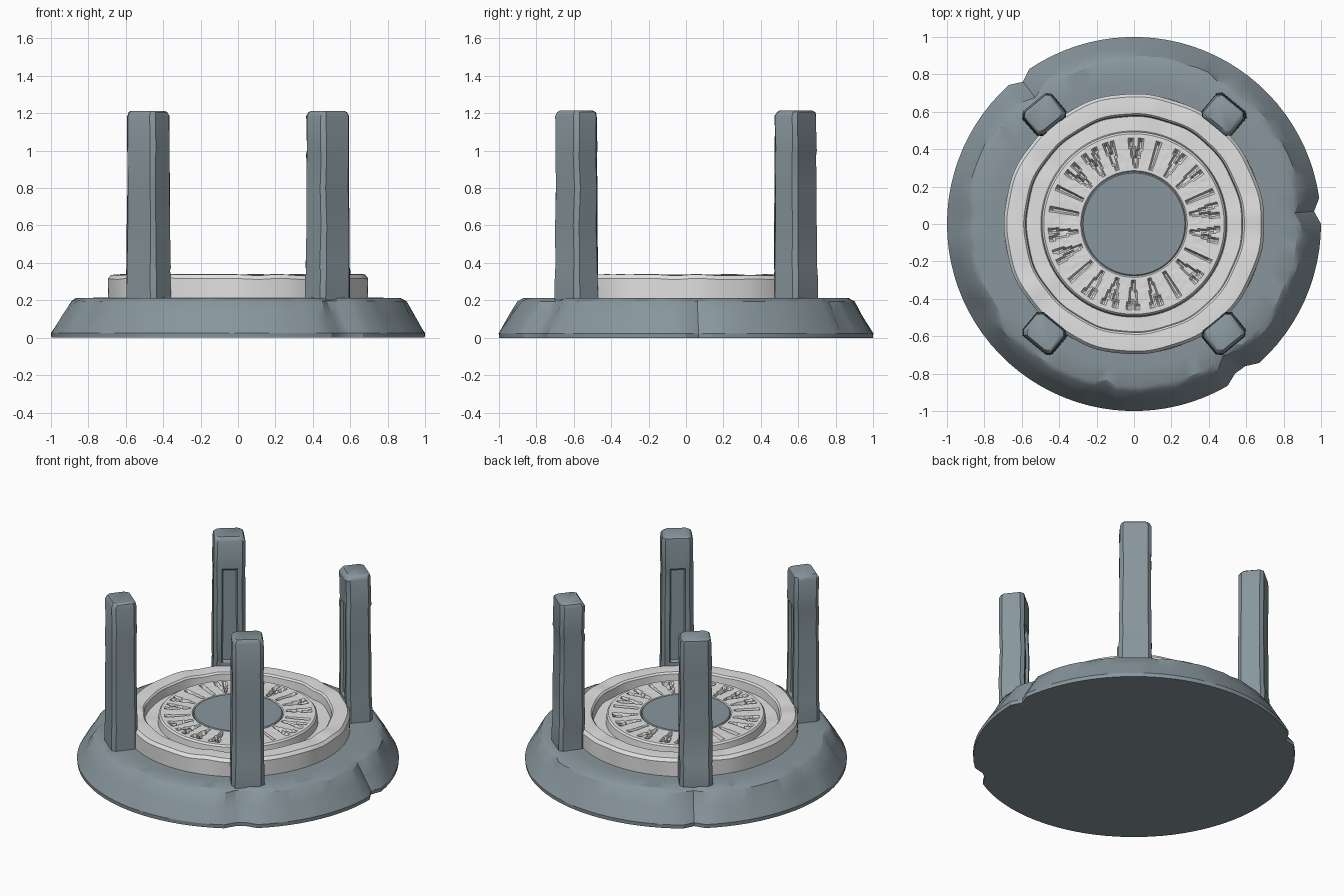
import bpy, bmesh, math, random
from mathutils import Vector

if "Cube" in bpy.data.objects:
    bpy.data.objects.remove(bpy.data.objects["Cube"])

random.seed(4)
TAU = 2 * math.pi


def material(name, rgb):
    m = bpy.data.materials.new(name)
    m.diffuse_color = (*rgb, 1)
    m.use_nodes = True
    m.node_tree.nodes["Principled BSDF"].inputs["Base Color"].default_value = m.diffuse_color
    return m


SLATE = material("slate grey stone", (0.245, 0.305, 0.335))
PALE = material("pale stone", (0.77, 0.76, 0.76))


def finish(name, bm, mat, angle=30):
    bmesh.ops.recalc_face_normals(bm, faces=bm.faces)
    me = bpy.data.meshes.new(name)
    bm.to_mesh(me)
    bm.free()
    me.materials.append(mat)
    ob = bpy.data.objects.new(name, me)
    bpy.context.collection.objects.link(ob)
    bpy.ops.object.select_all(action='DESELECT')
    ob.select_set(True)
    bpy.context.view_layer.objects.active = ob
    bpy.ops.object.shade_smooth_by_angle(angle=math.radians(angle))
    return ob


def lathe(name, profile, segs, mat, warp=lambda r, z, a: (r, z)):
    """Revolve (radius, z) points; caps close to the axis at both ends."""
    bm = bmesh.new()
    rings = []
    for r, z in profile:
        ring = []
        for j in range(segs):
            a = TAU * j / segs
            r2, z2 = warp(r, z, a)
            ring.append(bm.verts.new((r2 * math.cos(a), r2 * math.sin(a), z2)))
        rings.append(ring)
    for lo, hi in zip(rings, rings[1:]):
        for j in range(segs):
            k = (j + 1) % segs
            bm.faces.new((lo[j], lo[k], hi[k], hi[j]))
    bm.faces.new(rings[0])
    bm.faces.new(rings[-1])
    return finish(name, bm, mat)


# Base: worn sloped disc with chips (angle in degrees, half width, depth)
CHIPS = [(128, 5, 0.035), (-54, 5, 0.045), (4, 4, 0.03), (178, 4, 0.025),
         (-100, 3, 0.02), (60, 3, 0.015), (-150, 4, 0.02)]


def wear_base(r, z, a):
    if r < 0.8:
        return r, z
    deg = math.degrees(a)
    cut = 0
    for c, w, d in CHIPS:
        off = abs((deg - c + 180) % 360 - 180)
        cut = max(cut, d * max(0, 1.3 - off / w))
    if z < 0.05:
        cut = min(cut, 0.035) if cut > 0.03 else 0
    else:
        cut += random.uniform(-0.004, 0.008)
    return r - cut, z


lathe("base", [(0.9, 0), (0.998, 0), (1.0, 0.025), (0.945, 0.12), (0.9, 0.195),
               (0.87, 0.212), (0.76, 0.214), (0.6, 0.214)], 90, SLATE, wear_base)

# Pale ring: raised rim, groove, and inner band with chiselled marks
MARKS = 22
SPREAD = [random.choice((0, 1.2, 1.9)) for _ in range(MARKS)]
SHIFT = [random.uniform(-0.1, 0.1) for _ in range(MARKS)]


def carve(r, z, a):
    if 0.31 < r < 0.45 and z > 0.3:
        t = a / TAU * MARKS
        i = int(t) % MARKS
        t = t - int(t) - 0.5 + SHIFT[i]
        if abs(abs(t) - SPREAD[i] * (r - 0.315)) < 0.08:
            z -= 0.025
        z += random.uniform(-0.002, 0.002)
    elif r > 0.57 and z > 0.25:
        r += 0.004 * math.sin(a * 11) * math.sin(a * 4)
        z += 0.003 * math.sin(a * 9 + 2 * math.sin(a * 5))
    return r, z


lathe("carved_ring", [(0.6, 0.2), (0.695, 0.2), (0.696, 0.315), (0.68, 0.336),
                      (0.64, 0.338), (0.59, 0.336), (0.58, 0.325), (0.575, 0.27),
                      (0.498, 0.27), (0.492, 0.32), (0.482, 0.331), (0.46, 0.332)]
      + [(0.44 - 0.0125 * i, 0.33) for i in range(11)]
      + [(0.30, 0.33), (0.285, 0.33), (0.278, 0.32)], MARKS * 12, PALE, carve)

# Grey centre disc
lathe("centre_disc", [(0.278, 0.22), (0.278, 0.326), (0.272, 0.331)], 64, SLATE)


# Pillars: chamfered posts, each with a sunken panel on the face toward the centre
def pillar(name, x, y):
    bm = bmesh.new()
    d, w, c = 0.081, 0.1, 0.022
    out = Vector((x, y, 0)).normalized()
    side = Vector((-out.y, out.x, 0))
    levels = [(0.2, 1.04), (0.36, 1.02), (0.375, 1.02), (0.6, 1.0), (0.8, 0.98),
              (0.985, 0.98), (1.0, 0.98), (1.185, 0.98), (1.205, 0.9), (1.213, 0.78)]
    rings = []
    for z, s in levels:
        sunk = 0.016 if 0.37 < z < 0.99 else 0
        section = [(-d, -w + c), (-d + c, -w), (d - c, -w), (d, -w + c),
                   (d, w - c), (d - c, w), (-d + c, w), (-d, w - c),
                   (-d, 0.05), (-d + sunk, 0.042), (-d + sunk, -0.042), (-d, -0.05)]
        drift = random.uniform(-0.004, 0.004)
        ring = []
        for i, (u, v) in enumerate(section):
            n = random.uniform(-0.003, 0.003) if i < 8 else 0
            p = Vector((x, y, z)) + out * (u * s + drift) + side * (v * s + n)
            ring.append(bm.verts.new(p))
        rings.append(ring)
    for lo, hi in zip(rings, rings[1:]):
        for j in range(12):
            k = (j + 1) % 12
            bm.faces.new((lo[j], lo[k], hi[k], hi[j]))
    bm.faces.new(rings[0])
    bm.faces.new(rings[-1])
    finish(name, bm, SLATE, 32)


for sx, lr in ((-1, "left"), (1, "right")):
    for sy, fb in ((-1, "front"), (1, "back")):
        pillar(f"{fb}_{lr}_pillar", sx * 0.48, sy * 0.585)
